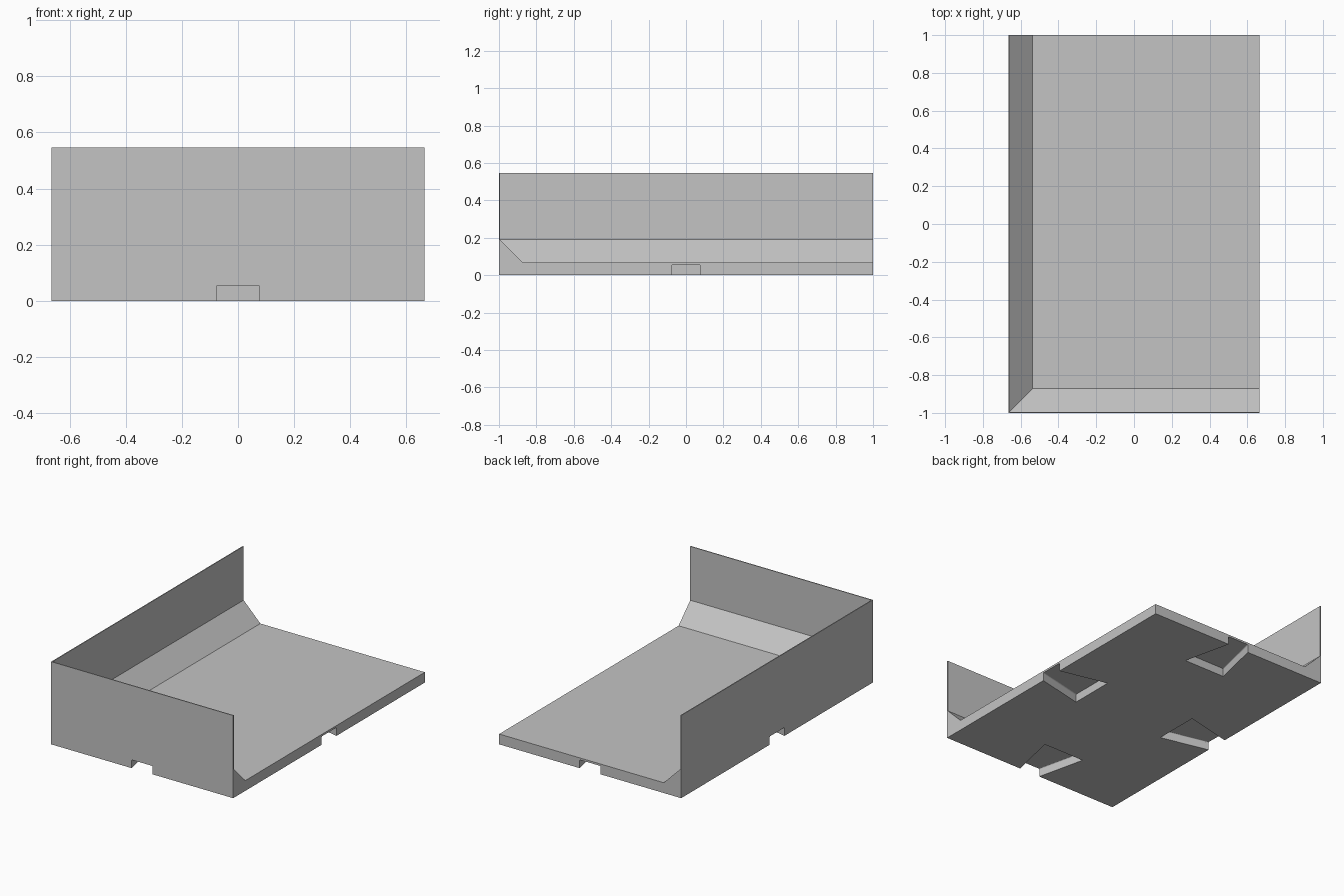
import bpy
import bmesh
import math
from mathutils import Matrix

HALF_X, HALF_Y, HEIGHT = 0.665, 1.0, 0.546
WALL, FLOOR, CHAMFER = 0.006, 0.068, 0.122
NOTCH_TOP, NOTCH_DEPTH, FILLET = 0.055, 0.325, 0.006
MOUTH, INNER = 0.077, 0.152

cube = bpy.data.objects.get("Cube")
if cube:
    bpy.data.objects.remove(cube, do_unlink=True)

grey = bpy.data.materials.new("plain grey")
grey.use_nodes = True
colour = (0.55, 0.55, 0.55, 1)
grey.diffuse_color = colour
grey.node_tree.nodes["Principled BSDF"].inputs["Base Color"].default_value = colour


def loft(name, levels, turn=0):
    """Solid through a stack of matching outlines, each (z, [(x, y), ...])."""
    bm = bmesh.new()
    rings = [[bm.verts.new((x, y, z)) for x, y in outline] for z, outline in levels]
    n = len(rings[0])
    bm.faces.new(rings[0])
    bm.faces.new(rings[-1])
    for low, high in zip(rings, rings[1:]):
        for i in range(n):
            j = (i + 1) % n
            bm.faces.new((low[i], low[j], high[j], high[i]))
    bm.transform(Matrix.Rotation(turn, 4, "Z"))
    bmesh.ops.recalc_face_normals(bm, faces=bm.faces)
    mesh = bpy.data.meshes.new(name)
    bm.to_mesh(mesh)
    bm.free()
    obj = bpy.data.objects.new(name, mesh)
    bpy.context.collection.objects.link(obj)
    return obj


def rect(x0, y0, x1, y1):
    return [(x0, y0), (x1, y0), (x1, y1), (x0, y1)]


def carve(target, cutter):
    cutter.hide_render = True
    mod = target.modifiers.new("cut", "BOOLEAN")
    mod.operation, mod.solver, mod.object = "DIFFERENCE", "EXACT", cutter
    bpy.context.view_layer.objects.active = target
    bpy.ops.object.modifier_apply(modifier=mod.name)
    bpy.data.objects.remove(cutter, do_unlink=True)


# Outer block of the corner tray
block = rect(-HALF_X, -HALF_Y, HALF_X, HALF_Y)
tray = loft("corner_tray", [(0, block), (HEIGHT, block)])
tray.data.materials.append(grey)

# Cavity open to the left and back, sloping up to the two thin walls
wx, wy = -HALF_X + WALL, -HALF_Y + WALL
upper = rect(wx, wy, 2, 2)
carve(tray, loft("cavity", [
    (FLOOR, rect(wx + CHAMFER, wy + CHAMFER, 2, 2)),
    (FLOOR + CHAMFER, upper),
    (1, upper)]))


# Dovetail notch in the underside, with rounded upper corners
def dovetail(edge, turn):
    slope = (INNER - MOUTH) / NOTCH_DEPTH
    over = 0.05
    levels = []
    for z, inset in [(-0.1, 0)] + [
            (NOTCH_TOP - FILLET * (1 - math.sin(a)), FILLET * (1 - math.cos(a)))
            for a in (0, math.pi / 6, math.pi / 3, math.pi / 2)]:
        m, w = MOUTH - slope * over - inset, INNER - inset
        y0, y1 = -edge - over, -edge + NOTCH_DEPTH
        levels.append((z, [(-m, y0), (m, y0), (w, y1), (-w, y1)]))
    return loft("notch", levels, turn)


for side in range(4):
    edge = HALF_X if side % 2 else HALF_Y
    carve(tray, dovetail(edge, side * math.pi / 2))
